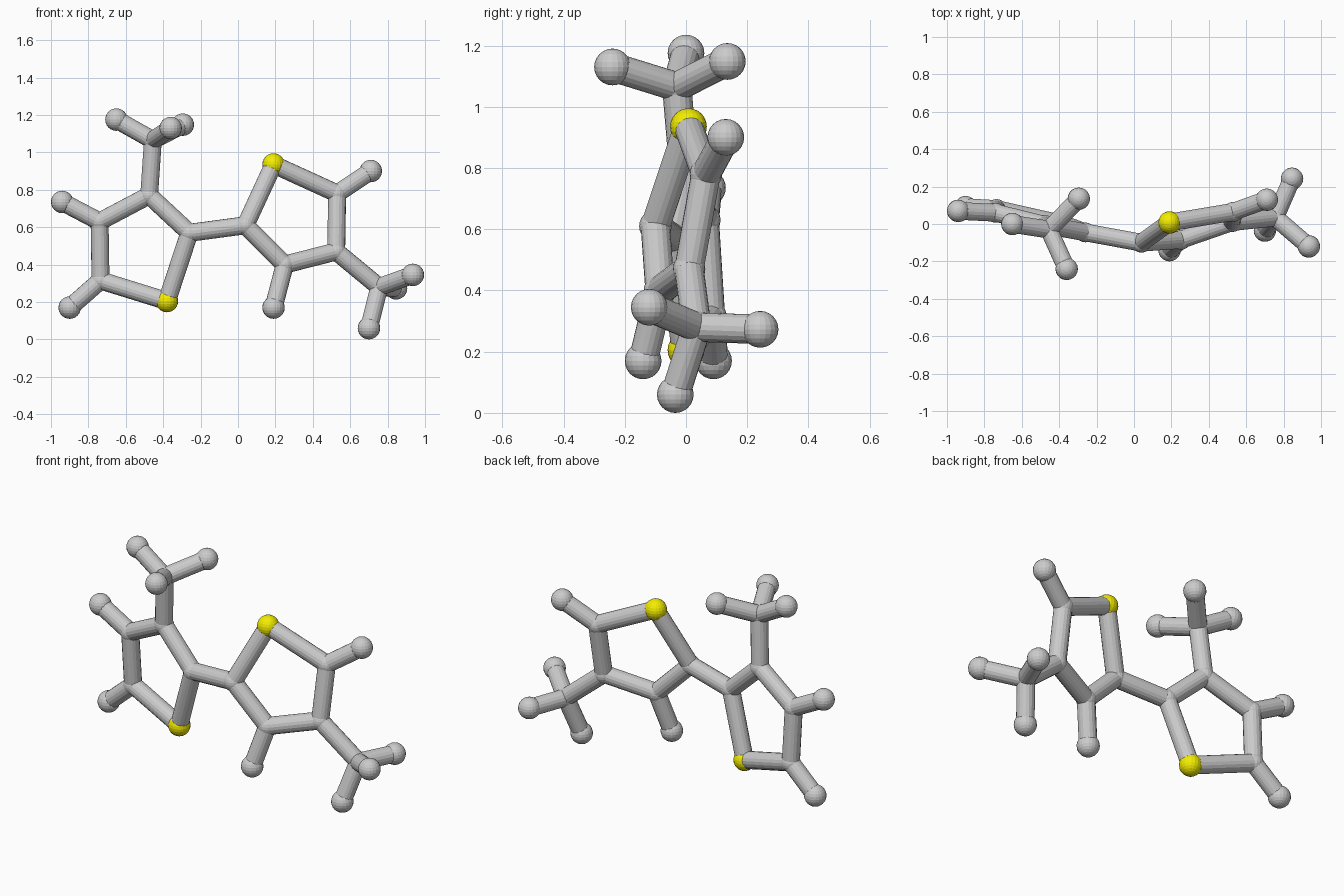
import bpy, math
from mathutils import Vector

if "Cube" in bpy.data.objects:
    bpy.data.objects.remove(bpy.data.objects["Cube"])

# atom centres: name -> (x, y, z); s = sulphur, c = carbon, h = hydrogen
ATOMS = {
    # left ring
    "s1": (-0.38, 0.0, 0.205), "c1": (-0.26, -0.045, 0.57), "c2": (-0.475, -0.005, 0.77),
    "c3": (-0.74, 0.06, 0.63), "c4": (-0.735, 0.08, 0.315),
    "h1": (-0.94, 0.07, 0.735), "h2": (-0.90, 0.09, 0.17),
    # upper methyl group
    "c5": (-0.455, -0.03, 1.065), "h3": (-0.65, 0.0, 1.175),
    "h4": (-0.36, -0.24, 1.13), "h5": (-0.295, 0.135, 1.148),
    # right ring
    "s2": (0.19, 0.008, 0.935), "c6": (0.04, -0.1, 0.61), "c7": (0.25, -0.085, 0.40),
    "c8": (0.525, 0.01, 0.47), "c9": (0.53, 0.065, 0.78),
    "h6": (0.19, -0.14, 0.17), "h7": (0.71, 0.13, 0.90),
    # lower methyl group
    "c10": (0.755, 0.035, 0.28), "h8": (0.70, -0.035, 0.06),
    "h9": (0.935, -0.12, 0.345), "h10": (0.845, 0.242, 0.273),
}
BONDS = """s1-c1 c1-c2 c2-c3 c3-c4 c4-s1 c3-h1 c4-h2 c2-c5 c5-h3 c5-h4 c5-h5 c1-c6
s2-c6 c6-c7 c7-c8 c8-c9 c9-s2 c7-h6 c9-h7 c8-c10 c10-h8 c10-h9 c10-h10""".split()
NAMES = {"s": "sulphur_atom", "c": "carbon_atom", "h": "hydrogen_atom"}
RADII = {"s": 0.06, "c": 0.053, "h": 0.06}
BOND_RADIUS = 0.048

yellow = bpy.data.materials.new("yellow")
yellow.diffuse_color = (0.9, 0.85, 0.0, 1)
yellow.use_nodes = True
yellow.node_tree.nodes["Principled BSDF"].inputs["Base Color"].default_value = yellow.diffuse_color

# atom balls
for key, pos in ATOMS.items():
    bpy.ops.mesh.primitive_uv_sphere_add(segments=20, ring_count=12,
                                         radius=RADII[key[0]], location=pos)
    ball = bpy.context.object
    ball.name = NAMES[key[0]] + "_" + key[1:]
    if key[0] == "s":
        ball.data.materials.append(yellow)

# bond rods between atom centres
for bond in BONDS:
    a, b = (Vector(ATOMS[k]) for k in bond.split("-"))
    d = b - a
    bpy.ops.mesh.primitive_cylinder_add(vertices=18, radius=BOND_RADIUS, depth=d.length,
                                        location=(a + b) / 2,
                                        rotation=d.to_track_quat("Z", "Y").to_euler())
    bpy.context.object.name = "bond_" + bond.replace("-", "_")
